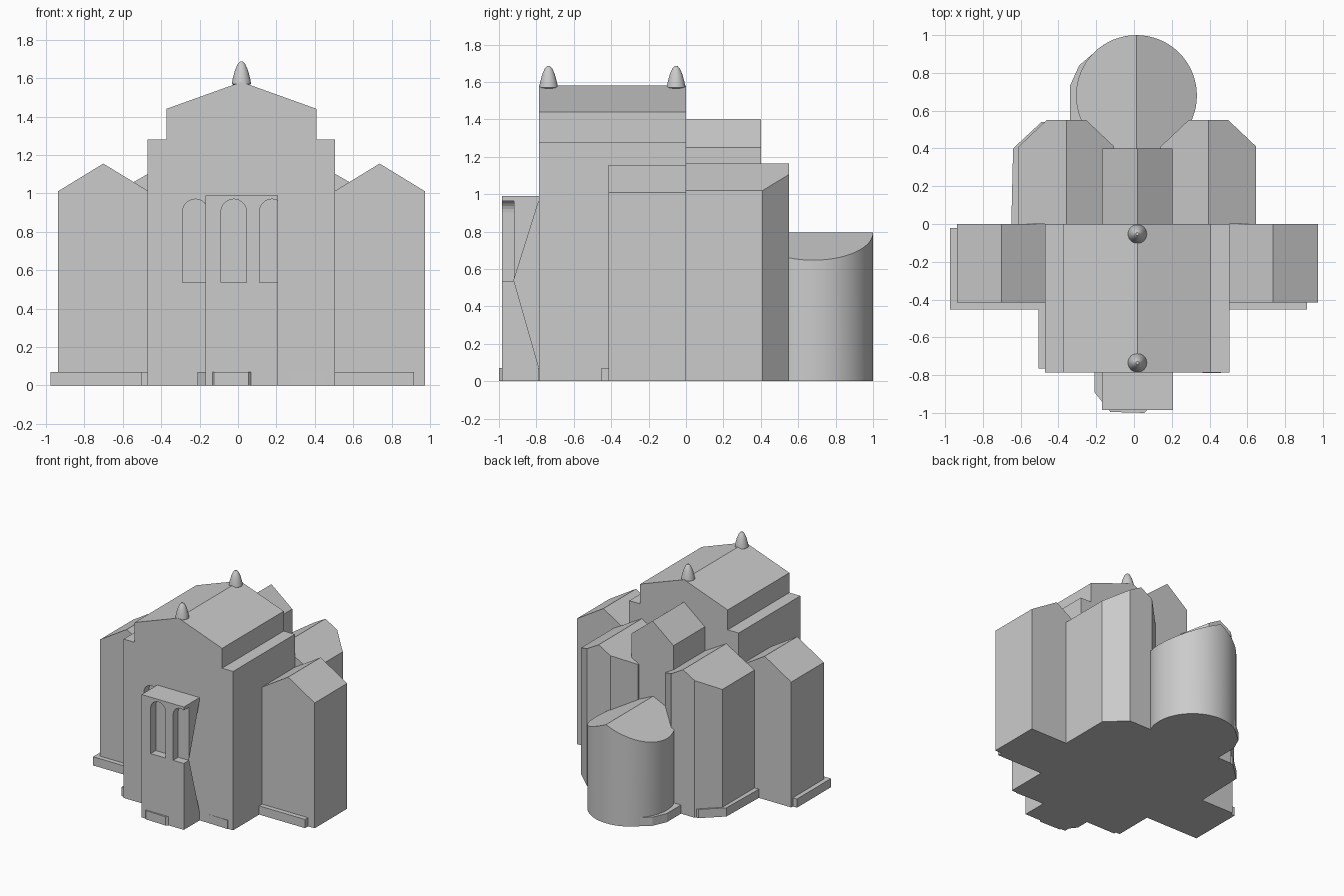
import bpy, bmesh, math

if "Cube" in bpy.data.objects:
    bpy.data.objects.remove(bpy.data.objects["Cube"], do_unlink=True)

CX = 0.018          # symmetry axis of the building
PLINTH = 0.07

stone = bpy.data.materials.new("grey_stone")
stone.use_nodes = True
stone.diffuse_color = (0.6, 0.6, 0.6, 1)
stone.node_tree.nodes["Principled BSDF"].inputs["Base Color"].default_value = (0.6, 0.6, 0.6, 1)


def prism(name, outline, start, end, axis="z"):
    """Extrude a closed outline along an axis; outline is (x,y), (x,z) or (y,z)."""
    place = {"z": lambda a, b, t: (a, b, t),
             "y": lambda a, b, t: (a, t, b),
             "x": lambda a, b, t: (t, a, b)}[axis]
    bm = bmesh.new()
    low = [bm.verts.new(place(a, b, start)) for a, b in outline]
    high = [bm.verts.new(place(a, b, end)) for a, b in outline]
    bm.faces.new(low)
    bm.faces.new(high)
    n = len(outline)
    for i in range(n):
        j = (i + 1) % n
        bm.faces.new((low[i], low[j], high[j], high[i]))
    bmesh.ops.recalc_face_normals(bm, faces=bm.faces)
    mesh = bpy.data.meshes.new(name)
    bm.to_mesh(mesh)
    bm.free()
    obj = bpy.data.objects.new(name, mesh)
    bpy.context.collection.objects.link(obj)
    mesh.materials.append(stone)
    return obj


def boolean(obj, cutter, operation="DIFFERENCE"):
    """Apply a boolean and remove the cutter."""
    mod = obj.modifiers.new("cut", "BOOLEAN")
    mod.operation, mod.object, mod.solver = operation, cutter, "EXACT"
    bpy.context.view_layer.objects.active = obj
    bpy.ops.object.modifier_apply(modifier=mod.name)
    bpy.data.objects.remove(cutter, do_unlink=True)


def gable(x, half, eave, ridge):
    """Wall-and-roof profile in the xz plane."""
    return [(x - half, 0), (x + half, 0), (x + half, eave), (x, ridge), (x - half, eave)]


def box(x0, x1, y0, y1):
    return [(x0, y0), (x1, y0), (x1, y1), (x0, y1)]


def arch(x, half, sill, top):
    """Round-headed window outline."""
    spring = top - half
    curve = [(x + half * math.cos(math.pi * i / 12), spring + half * math.sin(math.pi * i / 12))
             for i in range(13)]
    return [(x - half, sill), (x + half, sill)] + curve


def smooth(obj):
    bpy.ops.object.select_all(action="DESELECT")
    obj.select_set(True)
    bpy.context.view_layer.objects.active = obj
    bpy.ops.object.shade_smooth_by_angle(angle=math.radians(30))


# Main hall with stepped shoulders
half_hall = [(0.488, 0), (0.488, 1.28), (0.39, 1.28), (0.39, 1.44)]
hall = prism("main_hall",
             [(CX + x, z) for x, z in half_hall] + [(CX, 1.58)] +
             [(CX - x, z) for x, z in reversed(half_hall)], -0.785, 0, "y")
boolean(hall, prism("window_cutter", arch(-0.222, 0.067, 0.535, 0.97), -0.9, -0.72, "y"))

# Side wings and rear chapels, one on each side
for side, label in ((1, "left"), (-1, "right")):
    prism(label + "_wing", gable(CX + side * 0.719, 0.237, 1.01, 1.155), -0.415, 0, "y")
    x = CX + side * 0.376
    chapel = prism(label + "_chapel", gable(x, 0.253, 1.02, 1.165), -0.05, 0.6, "y")
    plan = [(x - 0.253, 0), (x + 0.253, 0), (x + 0.253, 0.41),
            (x + 0.105, 0.55), (x - 0.105, 0.55), (x - 0.253, 0.41)]
    boolean(chapel, prism("plan_cutter", plan, -1, 2), "INTERSECT")

# Rear nave
prism("rear_nave", gable(CX, 0.186, 1.25, 1.4), 0, 0.4, "y")

# Round apse trimmed by a ridged roof
R = 0.32
circle = [(CX - 0.005 + R * math.cos(math.tau * i / 64), 0.68 + R * math.sin(math.tau * i / 64))
          for i in range(64)]
apse = prism("apse", circle, 0, 1)
boolean(apse, prism("roof_cutter", gable(CX - 0.005, 0.4, 0.61, 0.795), 0.2, 1.2, "y"), "INTERSECT")
smooth(apse)

# Entrance porch with arched openings and a notched side
porch = prism("porch", box(-0.17, 0.207, -0.985, -0.785), 0, 0.99)
for x in (-0.022, 0.178):
    boolean(porch, prism("window_cutter", arch(x, 0.067, 0.535, 0.97), -1.1, -0.92, "y"))
boolean(porch, prism("notch_cutter", [(-0.92, 0.54), (-0.78, 0.985), (-0.78, 0.05)],
                     -0.12, 0.4, "x"))

# Low plinth, slightly offset from the walls
prism("wing_plinth", box(-0.975, 0.915, -0.453, -0.02), 0, PLINTH)
prism("hall_plinth", [(-0.505, -0.765), (0.46, -0.79), (0.46, -0.02), (-0.505, -0.02)], 0, PLINTH)
prism("porch_plinth", [(-0.21, -0.78), (-0.21, -0.89), (-0.125, -0.995), (0.055, -1.0),
                       (0.1, -0.95), (0.1, -0.78)], 0, PLINTH)
prism("chapel_plinth", [(-0.65, -0.02), (-0.64, 0.4), (-0.49, 0.54), (-0.2, 0.54),
                        (-0.2, -0.02)], 0, PLINTH)
prism("apse_plinth", [(-0.34, 0.5), (-0.34, 0.73), (-0.29, 0.84), (-0.16, 0.95),
                      (0.0, 0.97), (0.1, 0.5)], 0, PLINTH)

# Bullet-shaped finials on the ridge
profile = [(0.035, 1.56), (0.05, 1.57), (0.046, 1.595), (0.034, 1.64), (0.02, 1.672), (0.008, 1.685)]
for y, label in ((-0.735, "front"), (-0.053, "rear")):
    bm = bmesh.new()
    rings = [[bm.verts.new((CX + r * math.cos(math.tau * i / 24), y + r * math.sin(math.tau * i / 24), z))
              for i in range(24)] for r, z in profile]
    for a, b in zip(rings, rings[1:]):
        for i in range(24):
            j = (i + 1) % 24
            bm.faces.new((a[i], a[j], b[j], b[i]))
    bm.faces.new(rings[-1])
    bm.faces.new(rings[0][::-1])
    mesh = bpy.data.meshes.new(label + "_finial")
    bm.to_mesh(mesh)
    bm.free()
    mesh.materials.append(stone)
    finial = bpy.data.objects.new(label + "_finial", mesh)
    bpy.context.collection.objects.link(finial)
    smooth(finial)
